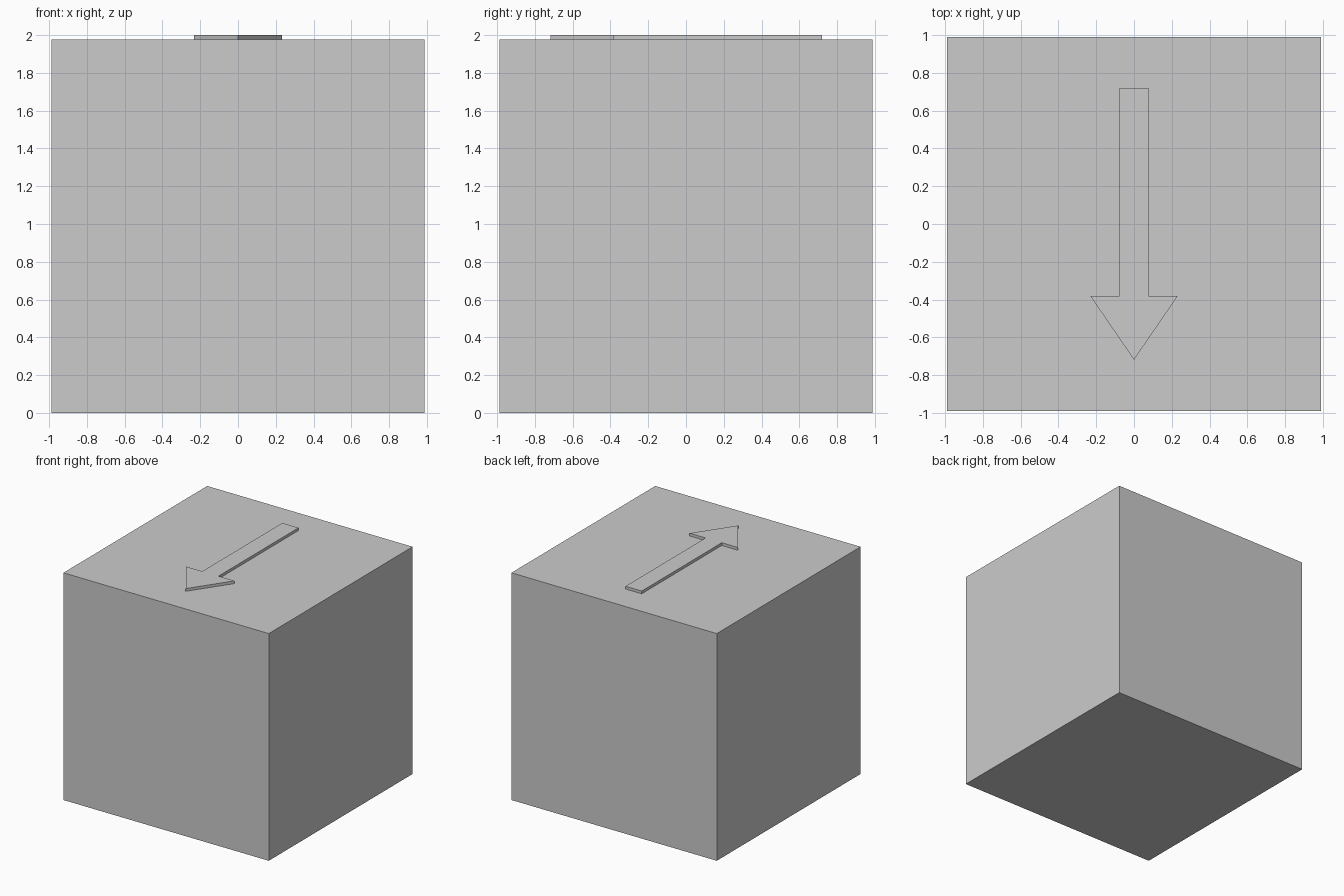
import bpy
import bmesh

if "Cube" in bpy.data.objects:
    bpy.data.objects.remove(bpy.data.objects["Cube"])


def extrude_profile(name, points, z0, z1):
    """Closed flat-sided solid from a counter-clockwise xy outline."""
    bm = bmesh.new()
    base = bm.faces.new([bm.verts.new((x, y, z0)) for x, y in points])
    top = bmesh.ops.extrude_face_region(bm, geom=[base], use_keep_orig=True)["geom"]
    for v in top:
        if isinstance(v, bmesh.types.BMVert):
            v.co.z = z1
    bmesh.ops.recalc_face_normals(bm, faces=bm.faces[:])
    mesh = bpy.data.meshes.new(name)
    bm.to_mesh(mesh)
    bm.free()
    obj = bpy.data.objects.new(name, mesh)
    bpy.context.collection.objects.link(obj)
    return obj


H = 0.988      # half width of the cube
TOP = 2 * H    # top face of the cube

# Main cube
extrude_profile("cube_body", [(-H, -H), (H, -H), (H, H), (-H, H)], 0, TOP)

# Raised arrow on the top, pointing to the front: right half, then mirrored
half = [(0.232, -0.38), (0.078, -0.38), (0.078, 0.72)]
outline = [(0, -0.718)] + half + [(-x, y) for x, y in reversed(half)]
extrude_profile("direction_arrow", outline, TOP, 2.0)
